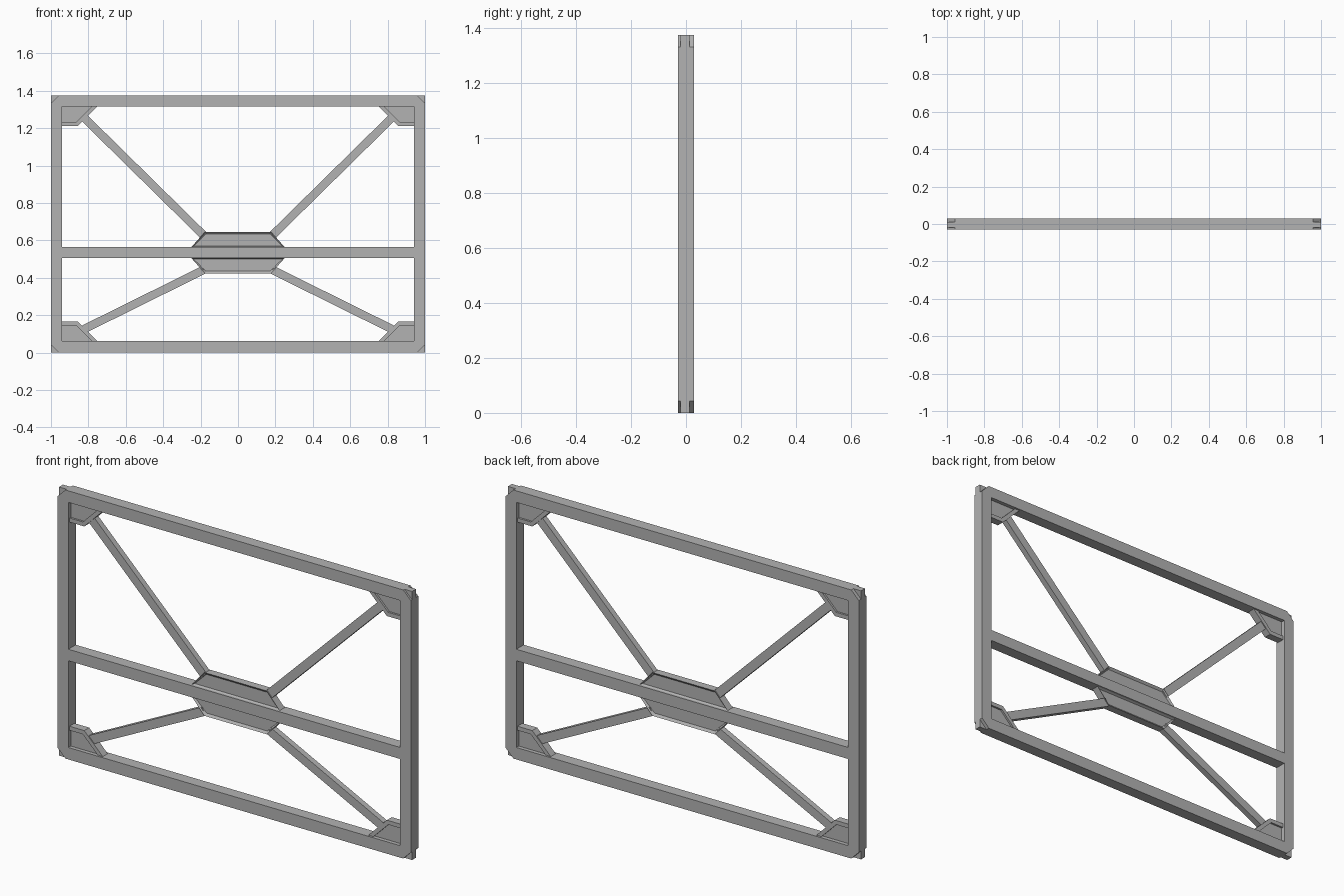
import bpy, bmesh
from mathutils import Vector

if "Cube" in bpy.data.objects:
    bpy.data.objects.remove(bpy.data.objects["Cube"])

H = 1.375          # overall height
D = 0.03           # half depth of frame
INX = 0.94         # inner face of posts
LOW, TOP = 0.061, 1.316       # inner faces of bottom and top rails
BAR_LO, BAR_HI = 0.505, 0.564  # middle rail
MID = (BAR_LO + BAR_HI) / 2

steel = bpy.data.materials.new("grey_steel")
steel.use_nodes = True
colour = (0.45, 0.45, 0.45, 1)
steel.diffuse_color = colour
steel.node_tree.nodes["Principled BSDF"].inputs["Base Color"].default_value = colour


def add_prism(bm, pts, y0, y1):
    """Extrude an (x, z) outline from y0 to y1."""
    face = bm.faces.new([bm.verts.new((x, y0, z)) for x, z in pts])
    ext = bmesh.ops.extrude_face_region(bm, geom=[face], use_keep_orig=True)
    verts = [g for g in ext["geom"] if isinstance(g, bmesh.types.BMVert)]
    bmesh.ops.translate(bm, verts=verts, vec=(0, y1 - y0, 0))


def finish(name, bm):
    bmesh.ops.recalc_face_normals(bm, faces=bm.faces)
    mesh = bpy.data.meshes.new(name)
    bm.to_mesh(mesh)
    bm.free()
    mesh.materials.append(steel)
    ob = bpy.data.objects.new(name, mesh)
    bpy.context.collection.objects.link(ob)
    return ob


def prism(name, pts, half):
    bm = bmesh.new()
    add_prism(bm, pts, -half, half)
    return finish(name, bm)


def rect(x0, z0, x1, z1):
    return [(x0, z0), (x1, z0), (x1, z1), (x0, z1)]


# Frame: one block with two openings and notched front and back corners
frame = prism("frame", rect(-1, 0, 1, H), D)
bm = bmesh.new()
add_prism(bm, rect(-INX, LOW, INX, BAR_LO), -0.1, 0.1)
add_prism(bm, rect(-INX, BAR_HI, INX, TOP), -0.1, 0.1)
cut, over = 0.043, 0.02
for sx in (-1, 1):
    for z, sz in ((0, 1), (H, -1)):
        tri = [(sx * (1 + over), z - sz * over),
               (sx * (1 + over), z + sz * (cut + over)),
               (sx * (1 - cut - over), z - sz * over)]
        tri[1] = (sx * (1 + over), z + sz * (cut + over))
        add_prism(bm, tri, -0.1, -0.02)
        add_prism(bm, tri, 0.012, 0.1)
cutter = finish("frame_cutter", bm)
cutter.hide_render = True
mod = frame.modifiers.new("openings", "BOOLEAN")
mod.object = cutter
mod.operation = "DIFFERENCE"
mod.solver = "EXACT"
bpy.context.view_layer.objects.active = frame
bpy.ops.object.modifier_apply(modifier=mod.name)
bpy.data.objects.remove(cutter)

# Centre plates above and below the middle rail, with recessed panels
for label, s in (("upper", 1), ("lower", -1)):
    near, far = MID + s * 0.029, MID + s * 0.111
    plate = [(-0.25, near), (0.25, near), (0.177, far), (-0.177, far)]
    bm = bmesh.new()
    add_prism(bm, plate, -0.02, 0.02)
    bmesh.ops.recalc_face_normals(bm, faces=bm.faces)
    bm.normal_update()
    sides = [f for f in bm.faces if abs(f.normal.y) > 0.9]
    bmesh.ops.inset_individual(bm, faces=sides, thickness=0.013)
    for f in sides:
        for v in f.verts:
            v.co.y *= 0.5
    finish(label + "_centre_plate", bm)


def strut(name, a, b, width=0.044):
    a, b = Vector(a), Vector(b)
    d = (b - a).normalized()
    n = Vector((-d.y, d.x)) * width / 2
    a, b = a - d * 0.006, b + d * 0.006
    prism(name, [tuple(p) for p in (a + n, b + n, b - n, a - n)], 0.015)


# Corner gussets (web plus thick rim) and diagonal struts
for side, sx in (("right", -1), ("left", 1)):
    for level, z, sz in (("bottom", LOW, 1), ("top", TOP, -1)):
        def corner(pts):
            return [(sx * (INX - u), z + sz * v) for u, v in pts]
        inner = [(0, 0.084), (0.075, 0.084), (0.159, 0)]
        outer = [(0.188, 0), (0.083, 0.105), (0, 0.105)]
        name = f"{level}_{side}_gusset"
        prism(name + "_web", corner([(0, 0)] + inner), 0.01)
        prism(name + "_rim", corner(inner + outer), 0.02)
    strut(f"top_{side}_strut", (sx * 0.816, 1.249), (sx * 0.187, 0.63))
    strut(f"bottom_{side}_strut", (sx * 0.818, 0.128), (sx * 0.19, 0.439))
